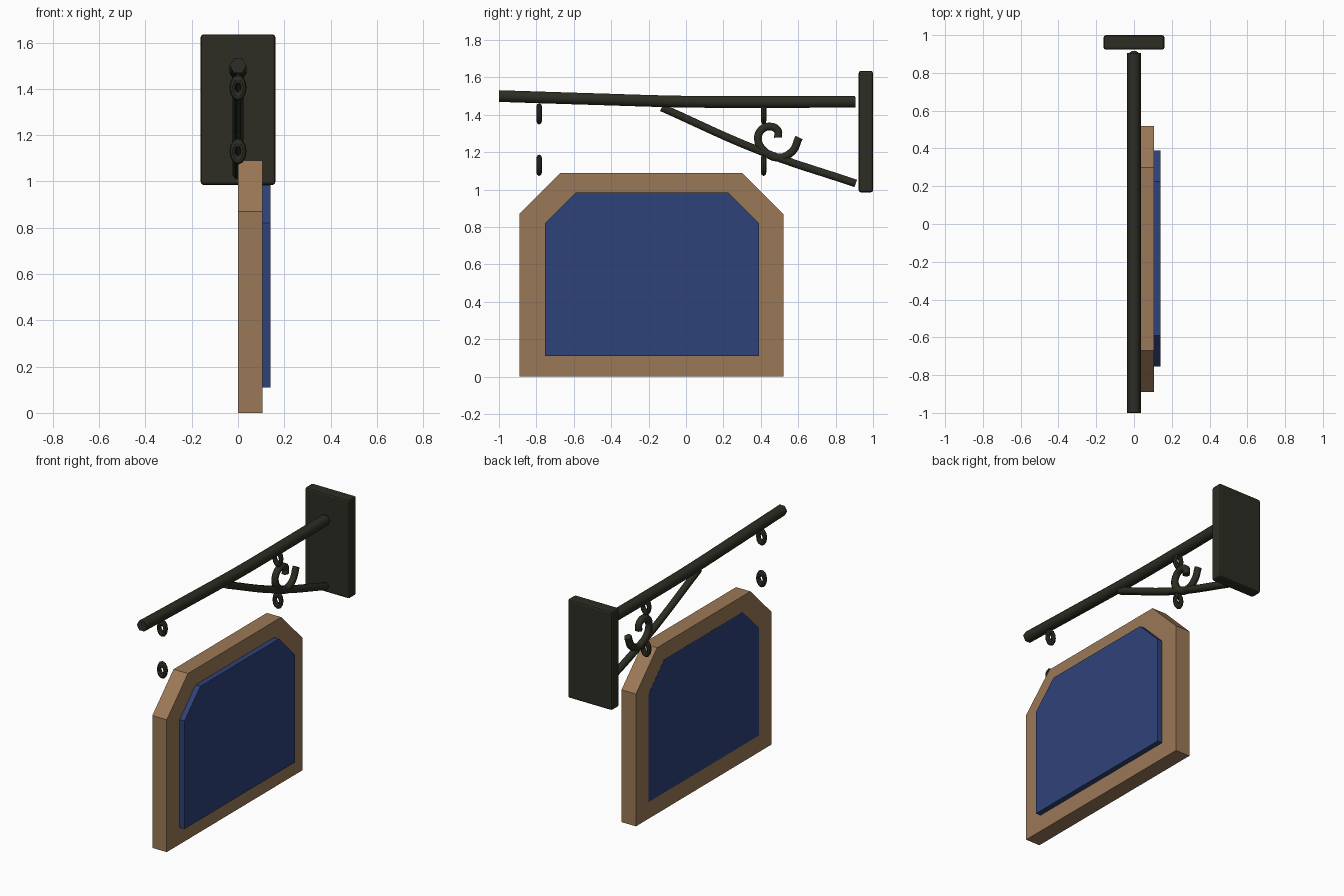
import bpy, bmesh, math
from mathutils import Vector

cube = bpy.data.objects.get("Cube")
if cube:
    bpy.data.objects.remove(cube, do_unlink=True)


def material(name, rgb):
    m = bpy.data.materials.new(name)
    m.use_nodes = True
    color = (*rgb, 1)
    m.diffuse_color = color
    m.node_tree.nodes["Principled BSDF"].inputs["Base Color"].default_value = color
    return m


iron = material("dark iron", (0.026, 0.026, 0.017))
wood = material("tan wood", (0.33, 0.19, 0.095))
blue = material("blue panel", (0.028, 0.054, 0.19))


def add_mesh(name, bm, mat):
    bmesh.ops.recalc_face_normals(bm, faces=bm.faces)
    mesh = bpy.data.meshes.new(name)
    bm.to_mesh(mesh)
    bm.free()
    mesh.materials.append(mat)
    obj = bpy.data.objects.new(name, mesh)
    bpy.context.collection.objects.link(obj)
    return obj


def clipped_panel(name, y0, y1, z0, z1, cut, x0, x1, mat):
    """Slab facing sideways, with both top corners cut at 45 degrees."""
    outline = [(y0, z0), (y1, z0), (y1, z1 - cut), (y1 - cut, z1),
               (y0 + cut, z1), (y0, z1 - cut)]
    bm = bmesh.new()
    face = bm.faces.new([bm.verts.new((x0, y, z)) for y, z in outline])
    out = bmesh.ops.extrude_face_region(bm, geom=[face])
    moved = [v for v in out["geom"] if isinstance(v, bmesh.types.BMVert)]
    bmesh.ops.translate(bm, verts=moved, vec=Vector((x1 - x0, 0, 0)))
    return add_mesh(name, bm, mat)


def bar(name, points, radius):
    """Six-sided rod swept along a smooth path in the y-z plane."""
    curve = bpy.data.curves.new(name, "CURVE")
    curve.dimensions = "3D"
    curve.bevel_depth = radius
    curve.bevel_resolution = 1
    curve.resolution_u = 6
    curve.use_fill_caps = True
    spline = curve.splines.new("BEZIER")
    spline.bezier_points.add(len(points) - 1)
    for p, (y, z) in zip(spline.bezier_points, points):
        p.co = (0, y, z)
        p.handle_left_type = p.handle_right_type = "AUTO"
    curve.materials.append(iron)
    obj = bpy.data.objects.new(name, curve)
    bpy.context.collection.objects.link(obj)
    return obj


def ring(name, y, z):
    """Tall oval link lying in the x-z plane."""
    bpy.ops.mesh.primitive_torus_add(
        major_segments=12, minor_segments=8, major_radius=0.026,
        minor_radius=0.015, location=(0, y, z), rotation=(math.pi / 2, 0, 0))
    obj = bpy.context.object
    obj.name = name
    obj.scale = (0.9, 1.4, 1.0)
    obj.data.materials.append(iron)
    bpy.ops.object.shade_smooth_by_angle(angle=math.radians(30))


# Hanging board with the raised coloured panel running through it
clipped_panel("sign_board", -0.89, 0.52, 0, 1.09, 0.22, 0, 0.105, wood)
clipped_panel("sign_panel", -0.755, 0.39, 0.11, 0.985, 0.165, -0.001, 0.14, blue)

# Wall plate with softened edges
bm = bmesh.new()
bmesh.ops.create_cube(bm, size=1)
bmesh.ops.scale(bm, vec=(0.322, 0.077, 0.65), verts=bm.verts)
bmesh.ops.translate(bm, vec=(0, 0.9615, 1.31), verts=bm.verts)
plate = add_mesh("wall_plate", bm, iron)
bevel = plate.modifiers.new("edge_bevel", "BEVEL")
bevel.width = 0.012
bevel.segments = 2

# Bracket: arm, diagonal brace and scroll
bar("bracket_arm", [(-1, 1.5), (-0.5, 1.484), (0, 1.47), (0.4, 1.468), (0.905, 1.47)], 0.036)
bar("bracket_brace", [(-0.13, 1.439), (0.4, 1.205), (0.908, 1.033)], 0.024)
bar("bracket_scroll", [(0.604, 1.278), (0.567, 1.203), (0.492, 1.171), (0.422, 1.203),
                       (0.385, 1.267), (0.402, 1.318), (0.449, 1.337),
                       (0.49, 1.316), (0.492, 1.278)], 0.024)

# Upper and lower links at each hanging point
for place, y in (("front", -0.785), ("rear", 0.415)):
    for level, z in (("upper", 1.405), ("lower", 1.13)):
        ring(f"{place}_{level}_ring", y, z)
